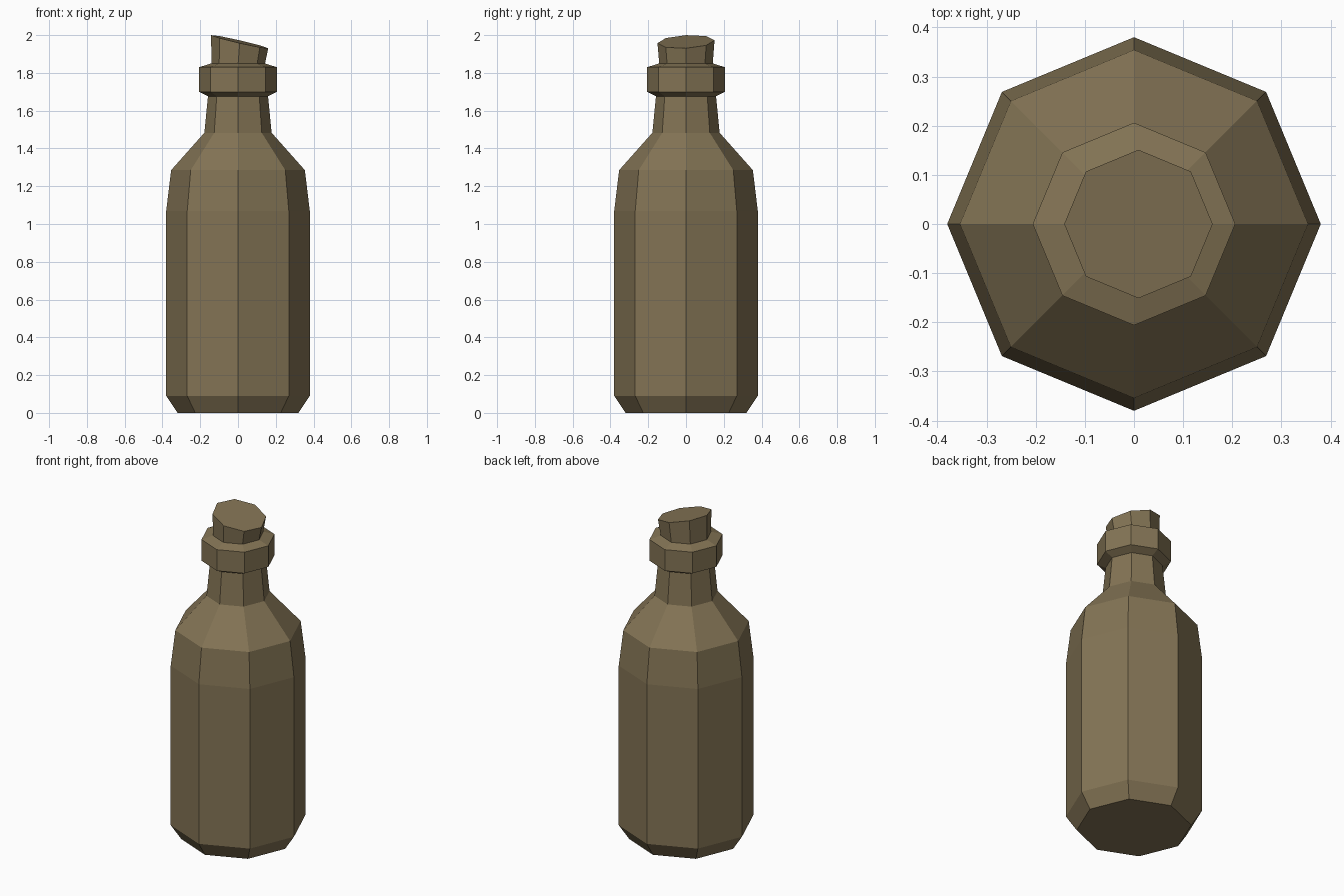
import bpy, bmesh, math

if "Cube" in bpy.data.objects:
    bpy.data.objects.remove(bpy.data.objects["Cube"])

SIDES = 8
mat = bpy.data.materials.new("olive brown")
mat.diffuse_color = (0.228, 0.174, 0.090, 1)
mat.use_nodes = True
mat.node_tree.nodes["Principled BSDF"].inputs["Base Color"].default_value = mat.diffuse_color


def lathe(name, profile, top_z=None):
    """Eight-sided closed solid from (radius, z, x offset) rings; top_z slopes the last ring."""
    bm = bmesh.new()
    rings = []
    for r, z, dx in profile:
        ring = []
        for i in range(SIDES):
            a = 2 * math.pi * i / SIDES
            x, y = dx + r * math.cos(a), r * math.sin(a)
            ring.append(bm.verts.new((x, y, z)))
        rings.append(ring)
    if top_z:
        for v in rings[-1]:
            v.co.z = top_z(v.co.x, v.co.y)
    for lo, hi in zip(rings, rings[1:]):
        for i in range(SIDES):
            j = (i + 1) % SIDES
            bm.faces.new((lo[i], lo[j], hi[j], hi[i]))
    bm.faces.new(rings[0][::-1])
    bm.faces.new(rings[-1])
    bmesh.ops.recalc_face_normals(bm, faces=bm.faces)
    me = bpy.data.meshes.new(name)
    bm.to_mesh(me)
    bm.free()
    me.materials.append(mat)
    ob = bpy.data.objects.new(name, me)
    bpy.context.collection.objects.link(ob)
    return ob


# Bottle: chamfered base, body, shoulder, neck and lip collar
lathe("bottle", [(r, z, 0) for r, z in (
    (0.32, 0), (0.38, 0.09), (0.38, 1.07), (0.354, 1.285), (0.178, 1.483),
    (0.159, 1.676), (0.206, 1.70), (0.206, 1.83), (0.142, 1.85))])

# Cork: flares slightly and is tilted at the top
lathe("cork", [(0.141, 1.84, 0), (0.151, 1.96, 0.009)],
      lambda x, y: 1.965 - 0.23 * (x - 0.009) + 0.05 * y)
